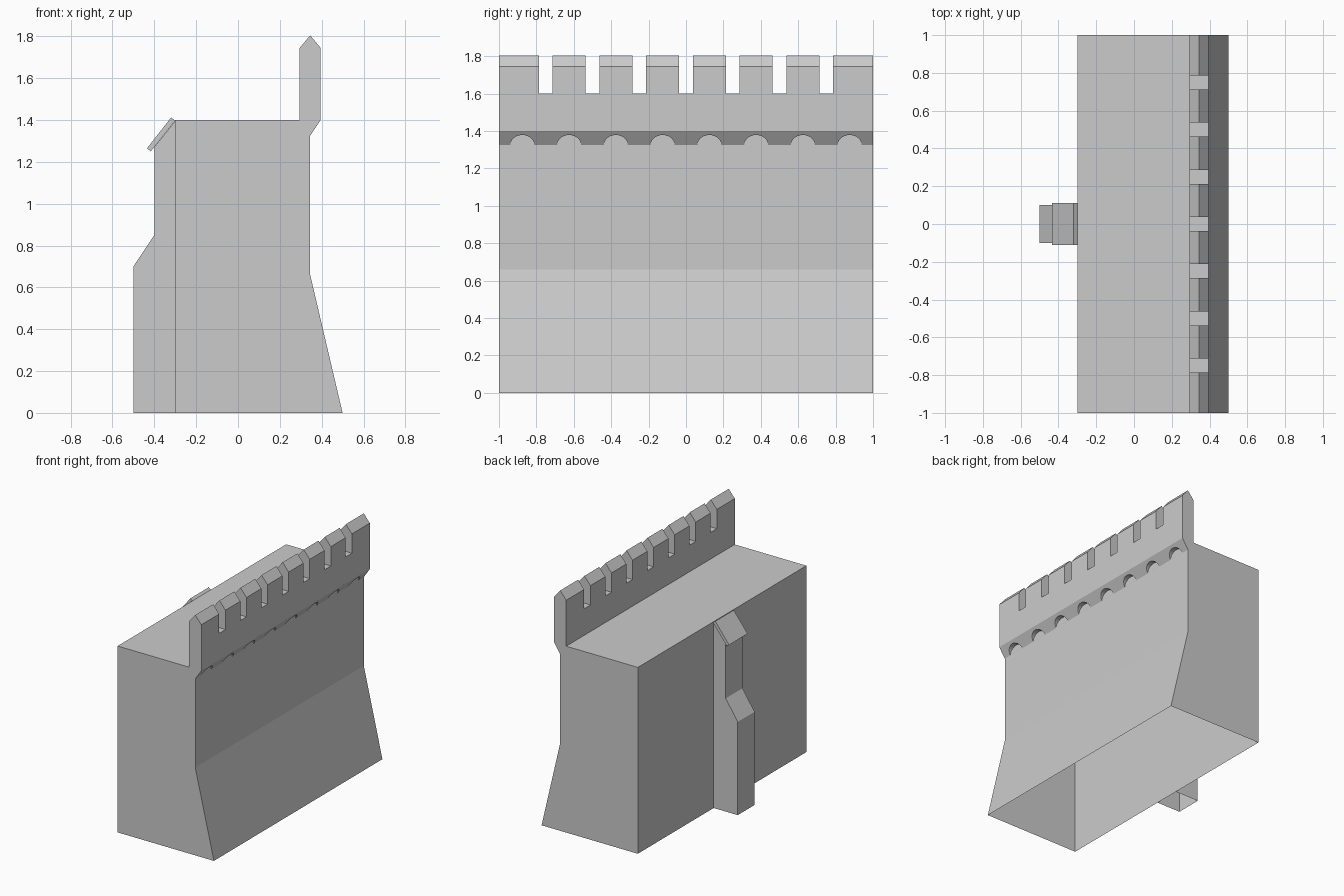
import bpy, bmesh, math

if "Cube" in bpy.data.objects:
    bpy.data.objects.remove(bpy.data.objects["Cube"])


def extrude_y(name, profile, y0, y1, open_edges=()):
    """Extrude an (x, z) profile along y; open_edges lists profile edges left without a face."""
    bm = bmesh.new()
    a = [bm.verts.new((x, y0, z)) for x, z in profile]
    b = [bm.verts.new((x, y1, z)) for x, z in profile]
    bm.faces.new(a)
    bm.faces.new(b[::-1])
    n = len(profile)
    for i in range(n):
        if i not in open_edges:
            j = (i + 1) % n
            bm.faces.new((a[i], b[i], b[j], a[j]))
    bmesh.ops.recalc_face_normals(bm, faces=bm.faces)
    me = bpy.data.meshes.new(name)
    bm.to_mesh(me)
    bm.free()
    ob = bpy.data.objects.new(name, me)
    bpy.context.collection.objects.link(ob)
    return ob


def add_prism(bm, outline, x0, x1):
    """Add a closed prism to bm from a (y, z) outline extruded along x."""
    a = [bm.verts.new((x0, y, z)) for y, z in outline]
    b = [bm.verts.new((x1, y, z)) for y, z in outline]
    n = len(outline)
    faces = [bm.faces.new(a), bm.faces.new(b[::-1])]
    for i in range(n):
        j = (i + 1) % n
        faces.append(bm.faces.new((a[i], b[i], b[j], a[j])))
    bmesh.ops.recalc_face_normals(bm, faces=faces)


# Wall body with walkway, parapet, corbel and sloped foot
wall = extrude_y("wall", [
    (-0.3, 0), (-0.3, 1.4), (0.295, 1.4), (0.295, 1.745), (0.345, 1.805),
    (0.395, 1.745), (0.395, 1.4), (0.345, 1.325), (0.345, 0.66), (0.5, 0)], -1, 1)

# Cutters: crenel gaps and arches under the corbel
bm = bmesh.new()
for i in range(7):
    y = -0.75 + i * 0.25
    g = 0.037
    add_prism(bm, [(y - g, 1.6), (y + g, 1.6), (y + g, 1.9), (y - g, 1.9)], 0.2, 0.5)
for i in range(8):
    y = -0.875 + i * 0.25
    arch = [(y + 0.064 * math.cos(math.pi * k / 12), 1.325 + 0.054 * math.sin(math.pi * k / 12))
            for k in range(13)]
    add_prism(bm, arch + [(y - 0.064, 1.3), (y + 0.064, 1.3)], 0.3455, 0.45)
me = bpy.data.meshes.new("cutter")
bm.to_mesh(me)
bm.free()
cutter = bpy.data.objects.new("cutter", me)
bpy.context.collection.objects.link(cutter)
cutter.hide_render = True

mod = wall.modifiers.new("cut", 'BOOLEAN')
mod.operation = 'DIFFERENCE'
mod.solver = 'EXACT'
mod.object = cutter
bpy.context.view_layer.objects.active = wall
bpy.ops.object.modifier_apply(modifier="cut")
bpy.data.objects.remove(cutter)

# Open underside of the wall
bm = bmesh.new()
bm.from_mesh(wall.data)
bottom = [f for f in bm.faces if all(v.co.z < 1e-4 for v in f.verts)]
bmesh.ops.delete(bm, geom=bottom, context='FACES_ONLY')
bm.to_mesh(wall.data)
bm.free()

# Stepped buttress, open at the base and against the wall
extrude_y("buttress", [
    (-0.3, 0), (-0.5, 0), (-0.5, 0.7), (-0.4, 0.85), (-0.4, 1.27), (-0.3, 1.395)],
    -0.1, 0.1, open_edges=(0, 5))

# Sloped slab capping the buttress
extrude_y("buttress_cap", [
    (-0.435, 1.265), (-0.417, 1.25), (-0.3, 1.397), (-0.32, 1.412)], -0.11, 0.11)
